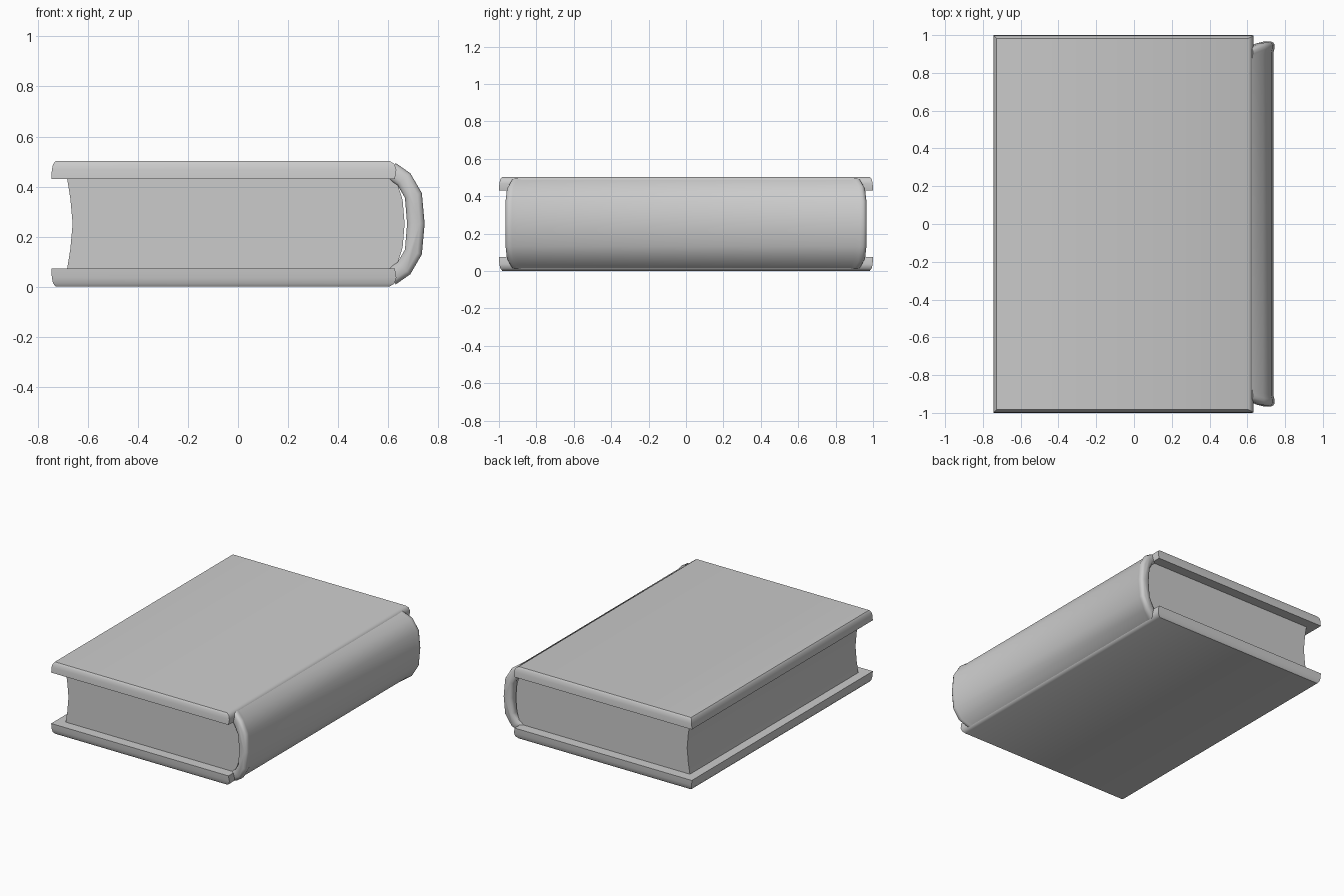
import bpy, bmesh, math
from mathutils import Vector

if "Cube" in bpy.data.objects:
    bpy.data.objects.remove(bpy.data.objects["Cube"])

MID = 0.252  # height of the book's plane of symmetry

grey = bpy.data.materials.new("plain grey")
grey.use_nodes = True
colour = (0.6, 0.6, 0.6, 1)
grey.diffuse_color = colour
grey.node_tree.nodes["Principled BSDF"].inputs["Base Color"].default_value = colour


def loft(name, rings, angle):
    """Skin a list of equal closed rings and cap both ends."""
    bm = bmesh.new()
    loops = [[bm.verts.new(p) for p in ring] for ring in rings]
    n = len(loops[0])
    for a, b in zip(loops, loops[1:]):
        for i in range(n):
            j = (i + 1) % n
            bm.faces.new((a[i], a[j], b[j], b[i]))
    bm.faces.new(loops[0])
    bm.faces.new(loops[-1])
    bmesh.ops.recalc_face_normals(bm, faces=bm.faces)
    mesh = bpy.data.meshes.new(name)
    bm.to_mesh(mesh)
    bm.free()
    obj = bpy.data.objects.new(name, mesh)
    bpy.context.collection.objects.link(obj)
    mesh.materials.append(grey)
    bpy.ops.object.select_all(action="DESELECT")
    obj.select_set(True)
    bpy.context.view_layer.objects.active = obj
    bpy.ops.object.shade_smooth_by_angle(angle=math.radians(angle))
    return obj


# Covers: slabs with a slight taper and a softened outer rim
def cover(name, side):
    rings = []
    for height, left, right, depth in ((0.178, -0.745, 0.626, 1.0),
                                       (0.215, -0.743, 0.632, 0.998),
                                       (0.238, -0.738, 0.625, 0.993),
                                       (0.251, -0.728, 0.605, 0.983)):
        z = MID + side * height
        rings.append([(left, -depth, z), (right, -depth, z),
                      (right, depth, z), (left, depth, z)])
    return loft(name, rings, 50)


cover("top_cover", 1)
cover("bottom_cover", -1)


# Page block: hollow fore edge, rounded back edge
def mirrored(half):
    """Complete a profile of (x, height) points below the middle."""
    return half + [(x, -h) for x, h in reversed(half[:-1])]


fore = mirrored([(-0.682, 0.18), (-0.669, 0.1), (-0.66, 0)])
back = mirrored([(0.618, 0.18), (0.638, 0.155), (0.657, 0.095), (0.665, 0)])
outline = fore + back[::-1]
loft("pages", [[(x, y, MID + h) for x, h in outline] for y in (-0.93, 0.93)], 40)

# Spine: a thick curved shell with rolled ends
path = mirrored([(0.61, 0.213), (0.662, 0.178), (0.7, 0.113), (0.71, 0)])
path = [Vector(p) for p in path]
reach = mirrored([(0.935, 0), (0.957, 0), (0.965, 0), (0.966, 0)])
ends = [(0.0, 0.016), (0.006, 0.028), (0.018, 0.035), (0.035, 0.034), (0.06, 0.028)]
stations = [(-1, e) for e in ends] + [(1, e) for e in reversed(ends)]
rings = []
for side, (inset, half_thick) in stations:
    outer, inner = [], []
    for i, p in enumerate(path):
        t = (path[min(i + 1, len(path) - 1)] - path[max(i - 1, 0)]).normalized()
        normal = Vector((-t.y, t.x))
        if normal.x < 0:
            normal = -normal
        y = side * (reach[i][0] - inset)
        for row, s in ((outer, 1), (inner, -1)):
            q = p + normal * half_thick * s
            row.append((q.x, y, MID + q.y))
    rings.append(outer + inner[::-1])
loft("spine", rings, 60)
